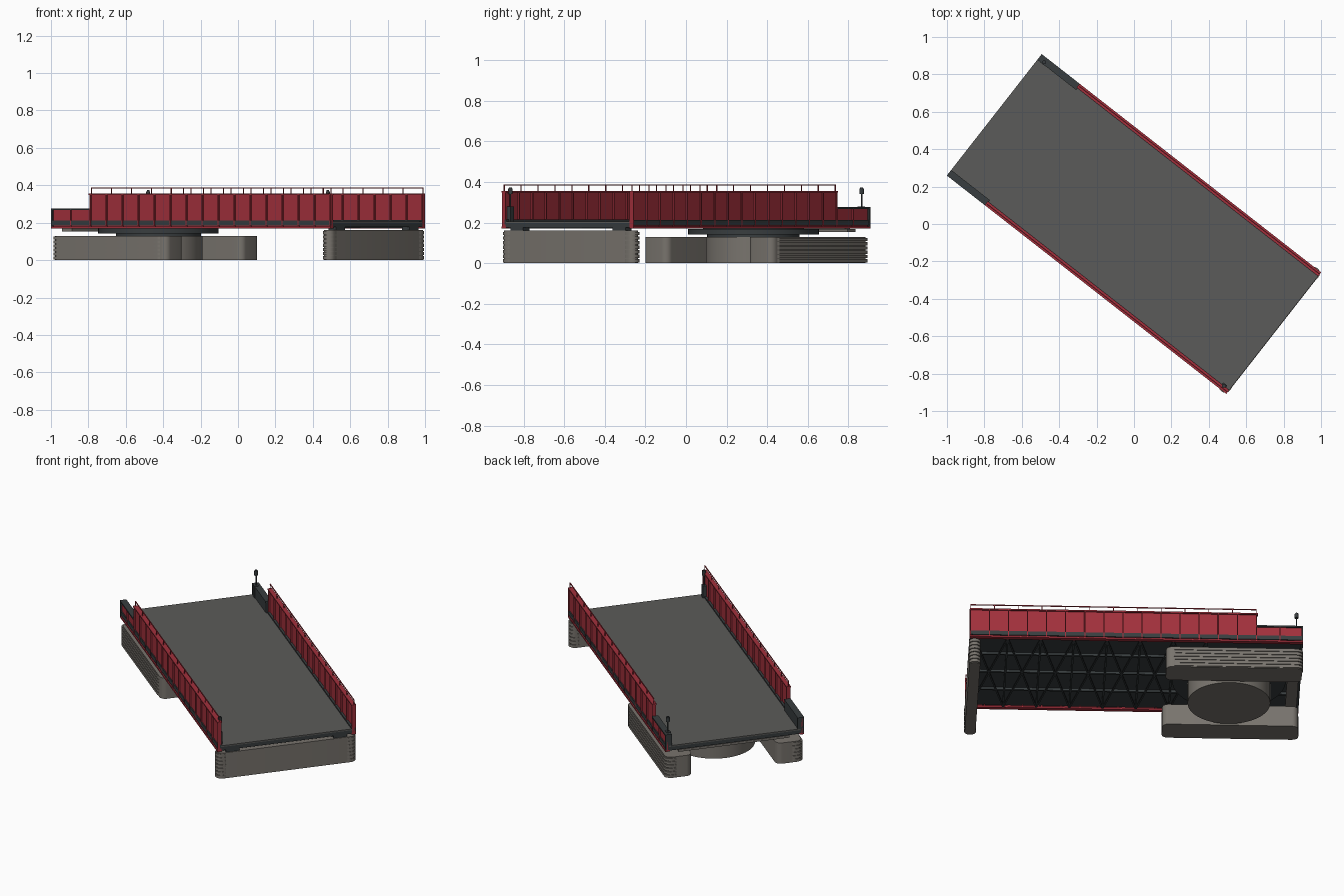
import bpy, bmesh, math
from mathutils import Matrix, Vector

if "Cube" in bpy.data.objects:
    bpy.data.objects.remove(bpy.data.objects["Cube"])

TURN = Matrix.Rotation(math.radians(-38), 4, 'Z')   # bridge runs diagonally
L, W, LOW = 0.948, 0.412, -0.685                    # half length, half width, start of tall girder


def material(name, rgb):
    m = bpy.data.materials.new(name)
    m.diffuse_color = (*rgb, 1)
    m.use_nodes = True
    m.node_tree.nodes["Principled BSDF"].inputs["Base Color"].default_value = m.diffuse_color
    return m


RED = material("red_paint", (0.36, 0.03, 0.045))
DARK = material("dark_steel", (0.04, 0.047, 0.05))
ROAD = material("asphalt", (0.105, 0.105, 0.1))
STONE = material("stone", (0.19, 0.175, 0.155))


class Part:
    """Collects primitives in bridge coordinates and makes one object."""

    def __init__(self, name, mat):
        self.name, self.mat, self.bm = name, mat, bmesh.new()

    def box(self, x0, x1, y0, y1, z0, z1):
        m = Matrix.Translation(((x0 + x1) / 2, (y0 + y1) / 2, (z0 + z1) / 2)) @ \
            Matrix.Diagonal((abs(x1 - x0), abs(y1 - y0), abs(z1 - z0), 1))
        bmesh.ops.create_cube(self.bm, size=1, matrix=m)

    def beam(self, a, b, w, h):
        a, b = Vector(a), Vector(b)
        d = b - a
        m = Matrix.Translation((a + b) / 2) @ d.to_track_quat('X', 'Z').to_matrix().to_4x4() @ \
            Matrix.Diagonal((d.length, w, h, 1))
        bmesh.ops.create_cube(self.bm, size=1, matrix=m)

    def cyl(self, x, y, z0, z1, r, n=16):
        bmesh.ops.create_cone(self.bm, cap_ends=True, segments=n, radius1=r, radius2=r,
                              depth=z1 - z0, matrix=Matrix.Translation((x, y, (z0 + z1) / 2)))

    def rounded(self, x0, x1, y0, y1, z0, z1, r, n=8):
        vs = []
        for cx, cy, a0 in ((x1 - r, y1 - r, 0), (x0 + r, y1 - r, 90),
                           (x0 + r, y0 + r, 180), (x1 - r, y0 + r, 270)):
            for i in range(n + 1):
                a = math.radians(a0 + 90 * i / n)
                vs.append(self.bm.verts.new((cx + r * math.cos(a), cy + r * math.sin(a), z0)))
        f = self.bm.faces.new(vs)
        ext = bmesh.ops.extrude_face_region(self.bm, geom=[f])['geom']
        bmesh.ops.translate(self.bm, vec=(0, 0, z1 - z0),
                            verts=[g for g in ext if isinstance(g, bmesh.types.BMVert)])

    def done(self, smooth=False):
        bmesh.ops.remove_doubles(self.bm, verts=self.bm.verts, dist=1e-6)
        bmesh.ops.recalc_face_normals(self.bm, faces=self.bm.faces)
        self.bm.transform(TURN)
        me = bpy.data.meshes.new(self.name)
        self.bm.to_mesh(me)
        self.bm.free()
        me.materials.append(self.mat)
        ob = bpy.data.objects.new(self.name, me)
        bpy.context.collection.objects.link(ob)
        if smooth:
            bpy.ops.object.select_all(action='DESELECT')
            ob.select_set(True)
            bpy.context.view_layer.objects.active = ob
            bpy.ops.object.shade_smooth_by_angle(angle=math.radians(35))


# roadway slab and its dark underside
p = Part("road_deck", ROAD)
p.box(-L, L, -0.39, 0.39, 0.198, 0.206)
p.done()
p = Part("deck_underside", DARK)
p.box(-L, L, -0.388, 0.388, 0.19, 0.198)
p.done()

# side girders with stiffeners and handrails
for side, s in (("left", 1), ("right", -1)):
    p = Part(side + "_girder", RED)
    p.box(-L, L, s * 0.397, s * 0.403, 0.18, 0.27)
    p.box(LOW, L, s * 0.397, s * 0.403, 0.26, 0.35)
    p.box(-L, L, s * 0.386, s * W, 0.17, 0.18)
    p.box(LOW - 0.006, L, s * 0.386, s * W, 0.348, 0.356)
    for i in range(16):
        x = LOW + 0.003 + (L - LOW - 0.006) * i / 15
        p.box(x - 0.003, x + 0.003, s * 0.388, s * 0.411, 0.18, 0.35)
    x = (LOW - L) / 2
    p.box(x - 0.003, x + 0.003, s * 0.388, s * 0.411, 0.18, 0.27)
    p.done()

    p = Part(side + "_handrail", RED)
    x0, x1 = LOW + 0.003, L - 0.005
    for i in range(13):
        x = x0 + (x1 - x0) * i / 12
        p.box(x - 0.002, x + 0.002, s * 0.398, s * 0.402, 0.354, 0.385)
    p.box(x0 - 0.002, x1 + 0.002, s * 0.3975, s * 0.4025, 0.382, 0.387)
    p.done()

    # dark kerb strip and low end parapet cap
    p = Part(side + "_kerb_strip", DARK)
    p.box(-L, L, s * 0.402, s * 0.409, 0.186, 0.212)
    p.box(-L, L, s * 0.384, s * 0.398, 0.19, 0.214)
    p.done()
    p = Part(side + "_low_parapet", DARK)
    p.box(-L, LOW, s * 0.374, s * W, 0.268, 0.277)
    p.box(-L, LOW, s * 0.376, s * 0.397, 0.206, 0.27)
    p.box(-L, -L + 0.01, s * 0.374, s * W, 0.18, 0.277)
    p.done()

# floor framing: stringers, cross beams and wind bracing
p = Part("floor_framing", DARK)
for y in (-0.2, 0, 0.2):
    p.box(-L + 0.01, L - 0.01, y - 0.006, y + 0.006, 0.176, 0.192)
for x in (-L + 0.008, L - 0.008):
    p.box(x - 0.008, x + 0.008, -0.388, 0.388, 0.176, 0.198)
N = 7
X0, X1 = -0.4, 0.92
for i in range(N + 1):
    x = X0 + (X1 - X0) * i / N
    p.box(x - 0.005, x + 0.005, -0.388, 0.388, 0.176, 0.192)
    if i < N:
        x2 = X0 + (X1 - X0) * (i + 1) / N
        for s in (1, -1):
            p.beam((x, s * 0.388, 0.175), (x2, -s * 0.388, 0.175), 0.009, 0.006)
p.done()

# signal lamps at two opposite corners
p = Part("signal_lamps", DARK)
for s in (1, -1):
    x, y = -0.911 * s, 0.386 * s
    p.box(x - 0.014, x + 0.014, y - 0.014, y + 0.012, 0.2, 0.28)
    p.cyl(x, y, 0.27, 0.35, 0.004, 10)
    p.cyl(x, y, 0.342, 0.368, 0.011, 12)
    p.cyl(x, y, 0.368, 0.374, 0.007, 12)
p.done()

# pivot drum and turntable
CX = -0.54
p = Part("pivot_drum", STONE)
p.cyl(CX, 0, 0, 0.13, 0.235, 64)
p.done(True)
p = Part("turntable", DARK)
p.cyl(CX, 0, 0.13, 0.143, 0.228, 64)
p.cyl(CX, 0, 0.141, 0.168, 0.322, 64)
p.cyl(CX, 0, 0.166, 0.192, 0.25, 64)
p.done(True)
p = Part("end_locking_plate", STONE)
p.box(-0.935, -0.87, -0.33, 0.33, 0.154, 0.168)
p.box(-0.93, -0.89, -0.3, 0.3, 0.166, 0.178)
p.done()

# long piers beside the drum, with stone courses on the outer faces
for side, s in (("left", 1), ("right", -1)):
    p = Part(side + "_pivot_pier", STONE)
    y0, y1 = sorted((s * 0.25, s * 0.405))
    p.rounded(-0.943, -0.17, y0, y1, 0, 0.13, 0.035)
    for i in range(6):
        z = 0.004 + i * 0.021
        a, b = sorted((s * 0.33, s * 0.41))
        p.rounded(-0.947, -0.2, a, b, z, z + 0.016, 0.03)
    p.done(True)

# end pier with coursed rounded noses and bearings
p = Part("end_pier", STONE)
p.rounded(0.888, 0.95, -0.41, 0.41, 0, 0.16, 0.03)
for s in (1, -1):
    for i in range(7):
        z = 0.004 + i * 0.0223
        a, b = sorted((s * 0.34, s * 0.417))
        p.rounded(0.886, 0.952, a, b, z, z + 0.017, 0.032)
p.done(True)
p = Part("end_bearings", DARK)
for s in (1, -1):
    p.box(0.895, 0.945, s * 0.28, s * 0.36, 0.159, 0.178)
p.done()
